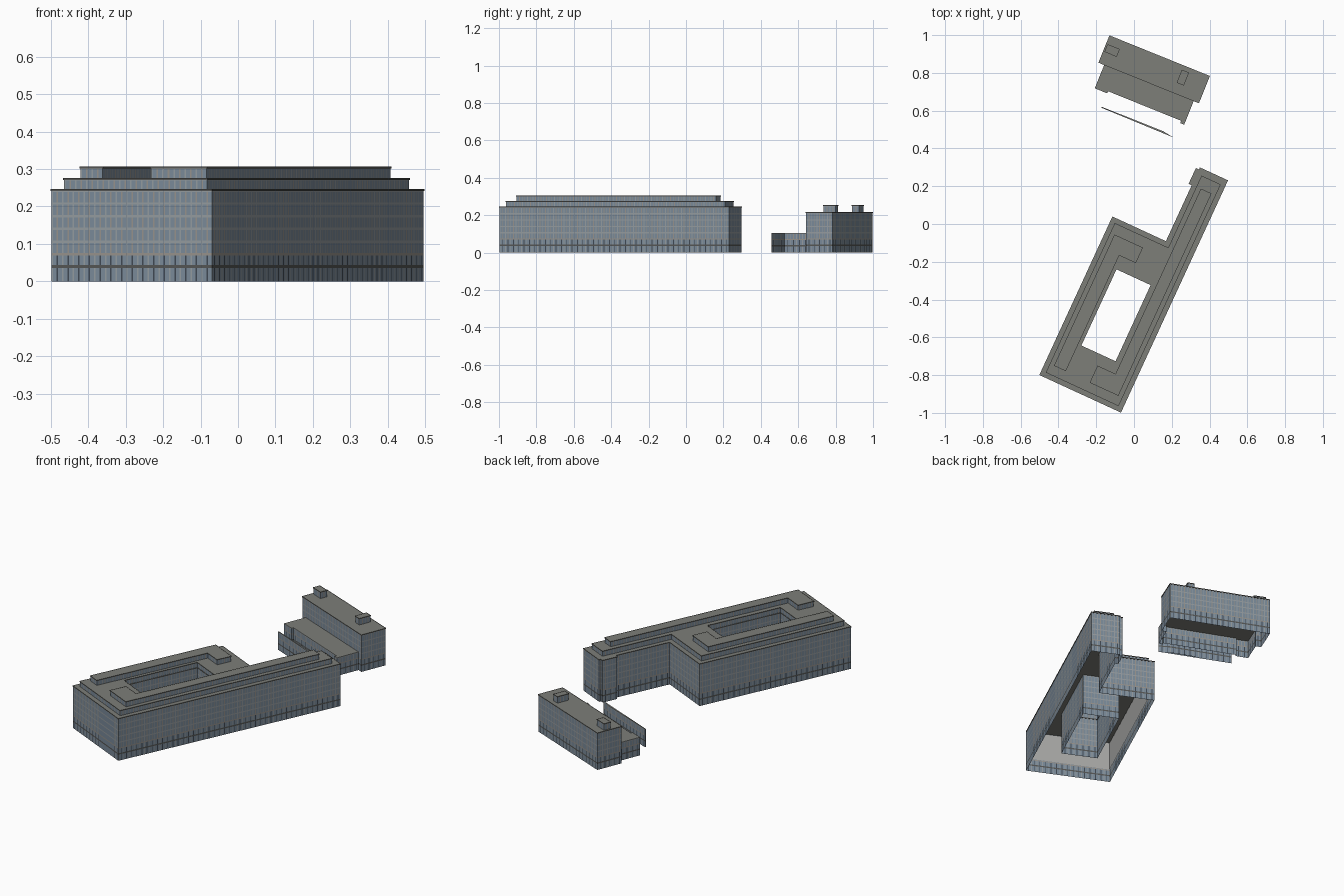
import bpy, bmesh, math
from mathutils import Vector

if "Cube" in bpy.data.objects:
    bpy.data.objects.remove(bpy.data.objects["Cube"])

# ---------- flat colours ----------
COLOURS = {
    "roof_grey": (0.205, 0.21, 0.19),
    "blue_glass": (0.195, 0.255, 0.32),
    "pale_pier": (0.30, 0.33, 0.35),
    "beige_frame": (0.31, 0.29, 0.26),
    "dark_glass": (0.05, 0.065, 0.085),
    "dark_trim": (0.09, 0.092, 0.088),
    "light_grey_lining": (0.40, 0.40, 0.39),
}
MATS = []
for name, c in COLOURS.items():
    m = bpy.data.materials.new(name)
    m.diffuse_color = (*c, 1)
    m.use_nodes = True
    m.node_tree.nodes["Principled BSDF"].inputs["Base Color"].default_value = m.diffuse_color
    MATS.append(m)
ROOF, GLASS, PIER, FRAME, DARK, TRIM, LINING = range(7)

BAY = 0.0315                                            # facade bay width
FLOORS = [0, 0.043, 0.075, 0.109, 0.143, 0.177, 0.211, 0.245]


def frame(ox, oy, deg):
    """Rotated plan frame: returns local (a, b) -> world (x, y)."""
    c, s = math.cos(math.radians(deg)), math.sin(math.radians(deg))
    return lambda p: Vector((ox + p[0] * c - p[1] * s, oy + p[0] * s + p[1] * c))


def rect(a0, a1, b0, b1):
    return [(a0, b0), (a1, b0), (a1, b1), (a0, b1)]


def quad(bm, pts, mat):
    f = bm.faces.new([bm.verts.new(p) for p in pts])
    f.material_index = mat


def wall(bm, p, q, levels):
    """One facade: bays of pier, window, mullion, window on every floor."""
    n = max(1, round((q - p).length / BAY))
    cols = []
    for i in range(n):
        for t0, t1, kind in ((0, .14, PIER), (.14, .5, GLASS),
                             (.5, .64, FRAME), (.64, 1, GLASS)):
            cols.append(((i + t0) / n, (i + t1) / n, kind))
    for z0, z1 in zip(levels, levels[1:]):
        zs = z1 - 0.18 * (z1 - z0)                      # spandrel line
        low = z0 < 0.06
        for t0, t1, kind in cols:
            a, b = p.lerp(q, t0), p.lerp(q, t1)
            k = DARK if low and kind == FRAME else kind
            quad(bm, [(*a, z0), (*b, z0), (*b, zs), (*a, zs)], k)
        quad(bm, [(*p, zs), (*q, zs), (*q, z1), (*p, z1)],
             TRIM if z0 == 0 else FRAME if low else PIER)


def cornice(bm, loop, to, z, e=0.002, h=0.004):
    """Projecting dark edge along a right-angled outline."""
    pts = [Vector(p) for p in loop]
    out = []
    for i, p in enumerate(pts):
        d1 = (p - pts[i - 1]).normalized()
        d2 = (pts[(i + 1) % len(pts)] - p).normalized()
        d = (d1 + d2) / (1 + d1.dot(d2))
        out.append(p + e * Vector((d.y, -d.x)))
    for i in range(len(pts)):
        j = (i + 1) % len(pts)
        a, b, c, d = to(pts[i]), to(pts[j]), to(out[j]), to(out[i])
        zt, zb = z + 0.001, z - h
        quad(bm, [(*d, zb), (*c, zb), (*c, zt), (*d, zt)], TRIM)
        quad(bm, [(*d, zt), (*c, zt), (*b, zt), (*a, zt)], ROOF)
        quad(bm, [(*a, zb), (*b, zb), (*c, zb), (*d, zb)], TRIM)


def block(name, to, loops, levels, edge=True, special={}):
    """Open-bottomed block; loops run anticlockwise, holes clockwise.
    special: outer edge number -> its own list of floor levels."""
    bm = bmesh.new()
    ztop = levels[-1]
    rim = []
    for k, loop in enumerate(loops):
        w = [to(p) for p in loop]
        for i in range(len(w)):
            lv = special.get(i, levels) if k == 0 else levels
            wall(bm, w[i], w[(i + 1) % len(w)], lv)
        if edge:
            cornice(bm, loop, to, ztop)
        vs = [bm.verts.new((*p, ztop)) for p in w]
        rim += [bm.edges.new((vs[i - 1], vs[i])) for i in range(len(vs))]
    res = bmesh.ops.triangle_fill(bm, edges=rim, use_beauty=True, normal=(0, 0, 1))
    for f in res["geom"]:
        if isinstance(f, bmesh.types.BMFace):
            f.material_index = ROOF
            f.normal_update()
            if f.normal.z < 0:
                f.normal_flip()
    finish(name, bm)


def finish(name, bm):
    me = bpy.data.meshes.new(name)
    bm.to_mesh(me)
    bm.free()
    for m in MATS:
        me.materials.append(m)
    bpy.context.collection.objects.link(bpy.data.objects.new(name, me))


# ---------- large courtyard building ----------
main = frame(-0.07, -0.996, 65.25)
court = [(0.231, 0.136), (0.231, 0.339), (0.679, 0.339), (0.679, 0.136)]
L, W, WING, BACK = 1.35, 0.472, 0.16, 0.92

block("main_building", main,
      [[(0, 0), (L, 0), (L, WING), (L - .012, WING), (L - .012, .178), (1.25, .178),
        (1.25, WING), (BACK, WING), (BACK, W), (0, W)], court], FLOORS)

# first set-back storey follows the outline
s = 0.026
block("setback_storey", main,
      [[(s, s), (L - .036, s), (L - .036, WING - s), (BACK - s, WING - s),
        (BACK - s, W - s), (s, W - s)], court], [0.245, 0.275])

# two L-shaped penthouses
block("east_penthouse", main,
      [[(.075, .05), (1.25, .05), (1.25, .108), (.17, .108), (.17, .213), (.075, .213)]],
      [0.275, 0.305])
block("west_penthouse", main,
      [[(.077, .357), (.752, .357), (.752, .26), (.838, .26), (.838, .422), (.077, .422)]],
      [0.275, 0.305])

# plain lining inside the west and south walls, above the lower floors
bm = bmesh.new()
i = 0.004
for p, q in (((i, W - i), (BACK - i, W - i)), ((i, i), (i, W - i))):
    p, q = main(p), main(q)
    quad(bm, [(*p, .075), (*q, .075), (*q, .24), (*p, .24)], LINING)
finish("inner_lining", bm)

# ---------- small building behind ----------
back = frame(-0.129, 0.996, -22)
TOWER = FLOORS[:6] + [0.215]
block("rear_tower", back,
      [[(0, -.152), (.031, -.152), (.542, -.152), (.57, -.152), (.57, 0), (0, 0)]],
      TOWER, special={1: [0.105, 0.143, 0.177, 0.215]})
block("rear_low_wing", back,
      [[(.031, -.287), (.102, -.287), (.102, -.275), (.519, -.275), (.519, -.288),
        (.542, -.288), (.542, -.152), (.031, -.152)]], [0, 0.04, 0.072, 0.105],
      edge=False, special={6: []})
for i, r in enumerate((rect(.008, .074, -.087, -.047), rect(.424, .461, -.095, -.025))):
    block("roof_plant_box_%d" % (i + 1), back, [r], [0.215, 0.253])

# ---------- thin free-standing screen wall ----------
block("screen_wall", frame(0, 0, 0),
      [[(-.174, .616), (.209, .458), (.155, .491), (-.172, .621)]],
      [0, 0.04, 0.072, 0.105], edge=False)
